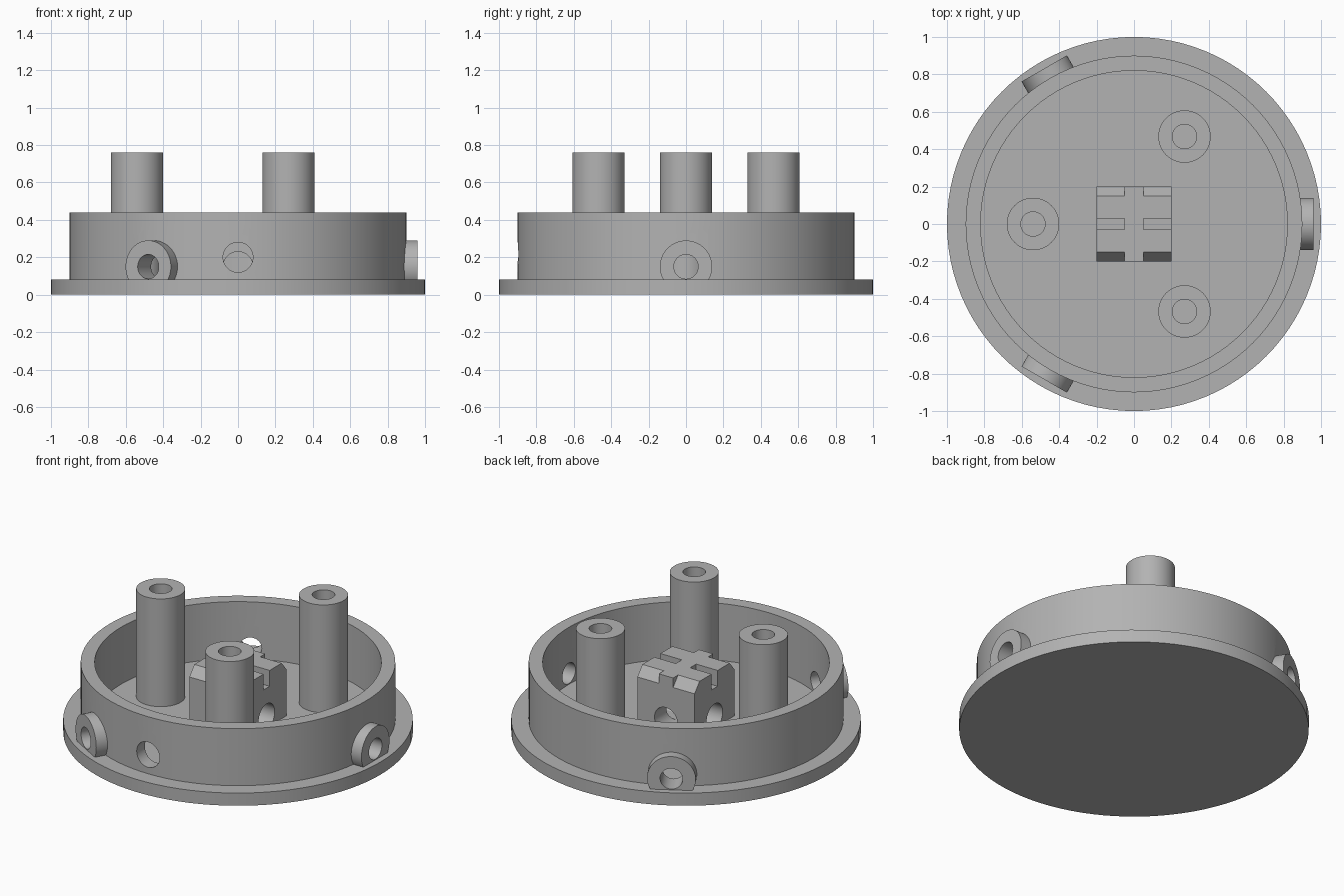
import bpy, bmesh, math
from mathutils import Matrix, Vector

cube = bpy.data.objects.get("Cube")
if cube:
    bpy.data.objects.remove(cube, do_unlink=True)

FLOOR, RIM = 0.08, 0.44
BOLT_Z, BOLT_R = 0.15, 0.065
SIDES = 96

grey = bpy.data.materials.new("plain grey")
grey.use_nodes = True
grey.diffuse_color = (0.45, 0.45, 0.45, 1)
grey.node_tree.nodes["Principled BSDF"].inputs["Base Color"].default_value = grey.diffuse_color


def make(name, bm):
    """Turn a bmesh into an object with the shared material."""
    bmesh.ops.recalc_face_normals(bm, faces=bm.faces)
    mesh = bpy.data.meshes.new(name)
    bm.to_mesh(mesh)
    bm.free()
    mesh.materials.append(grey)
    obj = bpy.data.objects.new(name, mesh)
    bpy.context.collection.objects.link(obj)
    return obj


def lathe(name, profile, centre=(0, 0, 0)):
    """Spin a closed radius/height profile about the vertical."""
    bm = bmesh.new()
    verts = [bm.verts.new((r, 0, z)) for r, z in profile]
    edges = [bm.edges.new((a, b)) for a, b in zip(verts, verts[1:])]
    if profile[0][0] > 0:
        edges.append(bm.edges.new((verts[-1], verts[0])))
    bmesh.ops.spin(bm, geom=verts + edges, cent=(0, 0, 0), axis=(0, 0, 1),
                   angle=math.tau, steps=SIDES, use_duplicate=False)
    bmesh.ops.remove_doubles(bm, verts=bm.verts, dist=1e-5)
    bmesh.ops.translate(bm, verts=bm.verts, vec=centre)
    return make(name, bm)


def radial_cylinder(name, radius, start, end, angle, z):
    """Lay a cylinder along a horizontal radius of the body."""
    bm = bmesh.new()
    way = Vector((math.cos(angle), math.sin(angle), 0))
    turn = way.to_track_quat('Z', 'Y').to_matrix().to_4x4()
    place = Matrix.Translation(way * (start + end) / 2 + Vector((0, 0, z)))
    bmesh.ops.create_cone(bm, cap_ends=True, segments=64, radius1=radius,
                          radius2=radius, depth=end - start, matrix=place @ turn)
    return make(name, bm)


def extrude_x(name, outline, x0, x1):
    """Extrude an outline in y and z along x."""
    bm = bmesh.new()
    face = bm.faces.new([bm.verts.new((x0, y, z)) for y, z in outline])
    out = bmesh.ops.extrude_face_region(bm, geom=[face])
    moved = [v for v in out["geom"] if isinstance(v, bmesh.types.BMVert)]
    bmesh.ops.translate(bm, verts=moved, vec=(x1 - x0, 0, 0))
    return make(name, bm)


def combine(obj, others, operation):
    """Apply booleans and remove the consumed helpers."""
    for other in others:
        mod = obj.modifiers.new("cut", 'BOOLEAN')
        mod.operation, mod.solver, mod.object = operation, 'EXACT', other
        other.hide_render = True
    bpy.context.view_layer.update()
    graph = bpy.context.evaluated_depsgraph_get()
    mesh = bpy.data.meshes.new_from_object(obj.evaluated_get(graph))
    obj.modifiers.clear()
    obj.data = mesh
    for other in others:
        bpy.data.objects.remove(other, do_unlink=True)


# Flanged dish with its raised wall
dish = lathe("flanged_dish", [(0, 0), (1, 0), (1, FLOOR), (0.9, FLOOR), (0.9, RIM),
                              (0.82, RIM), (0.82, FLOOR), (0, FLOOR)])

# Three bolt bosses on the wall, plus the front cable hole
angles = [math.radians(a) for a in (0, 120, 240)]
combine(dish, [radial_cylinder("boss", 0.14, 0.86, 0.96, a, BOLT_Z) for a in angles], 'UNION')
holes = [radial_cylinder("bolt_hole", BOLT_R, 0.7, 1.1, a, BOLT_Z) for a in angles]
holes.append(radial_cylinder("cable_hole", 0.08, 0.7, 1.1, -math.pi / 2, 0.2))
combine(dish, holes, 'DIFFERENCE')

# Hollow standing posts
parts = [dish]
for i, a in enumerate(math.radians(d) for d in (60, 180, 300)):
    parts.append(lathe(f"post_{i + 1}", [(0.14, FLOOR), (0.14, 0.76), (BOLT_R, 0.76), (BOLT_R, FLOOR)],
                       (0.54 * math.cos(a), 0.54 * math.sin(a), 0)))

# Centre block: plain spine with chamfered, slotted sides
TOP, SHOULDER, SLOT = 0.43, 0.37, 0.33
half = [(0.2, FLOOR), (0.2, SHOULDER), (0.15, TOP), (0.03, TOP), (0.03, SLOT)]
outline = half + [(-y, z) for y, z in reversed(half)]
block = extrude_x("centre_block", [(0.2, FLOOR), (0.2, TOP), (-0.2, TOP), (-0.2, FLOOR)], -0.05, 0.05)
combine(block, [extrude_x("side", outline, s * 0.05, s * 0.2) for s in (-1, 1)], 'UNION')
combine(block, [radial_cylinder("cross_hole", 0.08, -0.3, 0.3, a, BOLT_Z)
                for a in (0, math.pi / 2)], 'DIFFERENCE')
parts.append(block)

# Smooth round walls, keep hard edges
bpy.ops.object.select_all(action='DESELECT')
for obj in parts:
    obj.select_set(True)
bpy.context.view_layer.objects.active = dish
bpy.ops.object.shade_smooth_by_angle(angle=math.radians(30))
